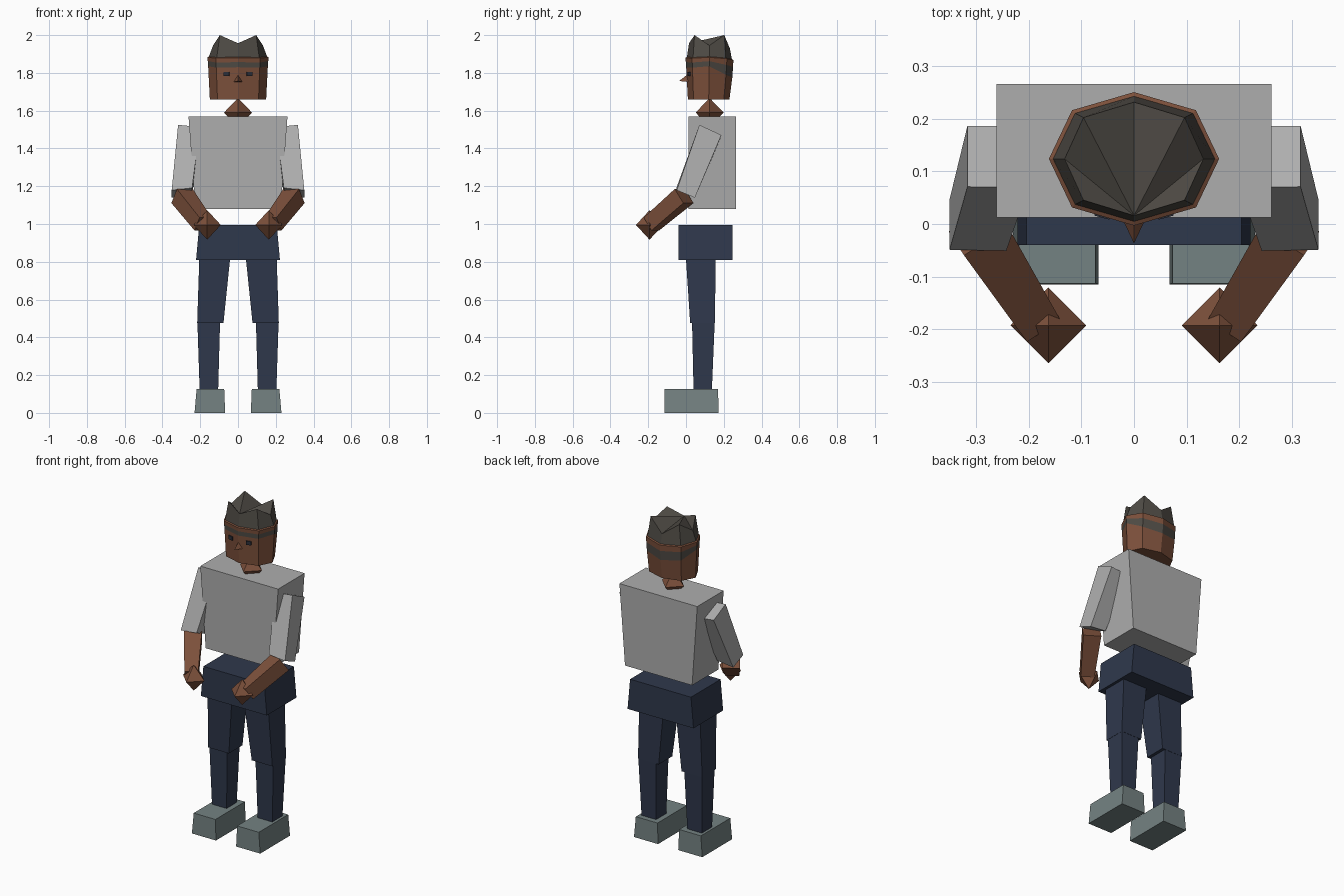
import bpy, bmesh, math
from mathutils import Vector, Matrix

if "Cube" in bpy.data.objects:
    bpy.data.objects.remove(bpy.data.objects["Cube"])


def material(name, rgb):
    m = bpy.data.materials.new(name)
    lin = [((c / 255 + 0.055) / 1.055) ** 2.4 for c in rgb]
    m.diffuse_color = (*lin, 1)
    m.use_nodes = True
    m.node_tree.nodes["Principled BSDF"].inputs["Base Color"].default_value = m.diffuse_color
    return m


SHIRT = material("grey_shirt", (174, 174, 174))
SKIN = material("brown_skin", (124, 80, 59))
NAVY = material("navy_cloth", (47, 56, 76))
SHOE = material("grey_green_shoe", (116, 130, 130))
HAIR = material("dark_hair", (79, 75, 69))
EYE = material("dark_eye", (42, 46, 56))


def finish(name, bm, mats):
    bmesh.ops.recalc_face_normals(bm, faces=bm.faces)
    me = bpy.data.meshes.new(name)
    bm.to_mesh(me)
    bm.free()
    for m in mats:
        me.materials.append(m)
    ob = bpy.data.objects.new(name, me)
    bpy.context.collection.objects.link(ob)
    return ob


def loft(name, rings, mats, band_mats=None, fan_top=False):
    """Skin a stack of closed rings; band_mats gives a material per band."""
    bm = bmesh.new()
    vs = [[bm.verts.new(p) for p in r] for r in rings]
    n = len(rings[0])
    for k in range(len(vs) - 1):
        for i in range(n):
            j = (i + 1) % n
            f = bm.faces.new((vs[k][i], vs[k][j], vs[k + 1][j], vs[k + 1][i]))
            f.material_index = band_mats[k] if band_mats else 0
    bm.faces.new(vs[0][::-1])
    top = vs[-1]
    caps = [(top[0], top[i], top[i + 1]) for i in range(1, n - 1)] if fan_top else [top]
    for c in caps:
        f = bm.faces.new(c)
        f.material_index = band_mats[-1] if band_mats else 0
    return finish(name, bm, mats)


def rect(x0, x1, y0, y1, z):
    return [(x0, y0, z), (x1, y0, z), (x1, y1, z), (x0, y1, z)]


def section(c, u, v):
    """Four-cornered section around c with half axes u and v."""
    c, u, v = Vector(c), Vector(u), Vector(v)
    return [c - u - v, c + u - v, c + u + v, c - u + v]


def diamond(name, c, r, h, mat):
    x, y, z = c
    bm = bmesh.new()
    ring = [bm.verts.new(p) for p in
            ((x + r, y, z), (x, y + r, z), (x - r, y, z), (x, y - r, z))]
    for tip in (bm.verts.new((x, y, z + h)), bm.verts.new((x, y, z - h))):
        for i in range(4):
            bm.faces.new((ring[i], ring[(i + 1) % 4], tip))
    return finish(name, bm, [mat])


def flip(rings, s):
    return [[(p[0] * s, p[1], p[2]) for p in r] for r in rings]


# Torso and hips
loft("torso", [rect(-.226, .226, .012, .264, 1.08),
               rect(-.262, .262, .012, .266, 1.57)], [SHIRT])
loft("hips", [rect(-.222, .222, -.04, .245, .81),
              rect(-.205, .205, -.04, .245, .995)], [NAVY])

# Limbs, built on the +x side and mirrored
elbow, wrist = Vector((.296, -.01, 1.148)), Vector((.185, -.183, 1.0))
along = (wrist - elbow).normalized()
side = along.cross(Vector((0, 0, 1))).normalized()
up = side.cross(along)
limbs = {
    "thigh": (NAVY, [rect(.077, .216, .022, .153, .475), rect(.042, .205, .0, .157, .815)]),
    "shin": (NAVY, [rect(.105, .203, .04, .137, .12), rect(.095, .215, .032, .152, .482)]),
    "shoe": (SHOE, [rect(.068, .23, -.115, .172, 0), rect(.073, .219, -.113, .17, .126)]),
    "sleeve": (SHIRT, [section((.297, -.002, 1.165), (.054, .001, -.006), (0, .048, -.02)),
                       section((.259, .128, 1.492), (.058, .001, .006), (0, .058, -.027))]),
    "forearm": (SKIN, [section(elbow, side * .05, up * .046),
                       section(wrist, side * .038, up * .042)]),
}
for s, tag in ((-1, "left"), (1, "right")):
    for part, (mat, rings) in limbs.items():
        loft(f"{tag}_{part}", flip(rings, s), [mat])
    diamond(f"{tag}_hand", (s * .163, -.193, .995), .072, .078, SKIN)

# Neck
diamond("neck", (0, .125, 1.59), .074, .077, SKIN)


# Head: eight-sided, with a hair strip and a crown of alternating points
def octagon(rx, ry, cy, heights):
    """heights: front, front corner, side, back corner, back."""
    pts = []
    for i in range(8):
        a = math.pi / 4 * i
        k = 1.03 if i % 2 else 1
        pts.append((rx * k * math.sin(a), cy - ry * k * math.cos(a), heights[min(i, 8 - i)]))
    return pts


loft("head", [
    octagon(.149, .110, .120, [1.66] * 5),
    octagon(.158, .122, .123, [1.83, 1.828, 1.835, 1.79, 1.775]),
    octagon(.160, .125, .124, [1.857, 1.855, 1.862, 1.842, 1.832]),
    octagon(.162, .127, .124, [1.88, 1.878, 1.882, 1.875, 1.868]),
    octagon(.154, .119, .124, [1.884, 1.882, 1.886, 1.879, 1.872]),
    octagon(.132, .108, .124, [1.957, 2.0, 1.945, 2.0, 1.93]),
], [SKIN, HAIR], [0, 1, 0, 0, 1], fan_top=True)

# Nose wedge
bm = bmesh.new()
a, b, c, d = [bm.verts.new(p) for p in
              ((0, .006, 1.79), (-.024, .014, 1.752), (.024, .014, 1.752), (0, -.037, 1.757))]
for f in ((a, b, d), (a, d, c), (b, c, d), (a, c, b)):
    bm.faces.new(f)
finish("nose", bm, [SKIN])

# Eye plates, turned to lie on the slanted face
for s, tag in ((-1, "left"), (1, "right")):
    bm = bmesh.new()
    m = (Matrix.Translation((s * .06, .0165, 1.795)) @ Matrix.Rotation(s * .27, 4, 'Z')
         @ Matrix.Diagonal((.03, .009, .022, 1)))
    bmesh.ops.create_cube(bm, size=1, matrix=m)
    finish(f"{tag}_eye", bm, [EYE])
